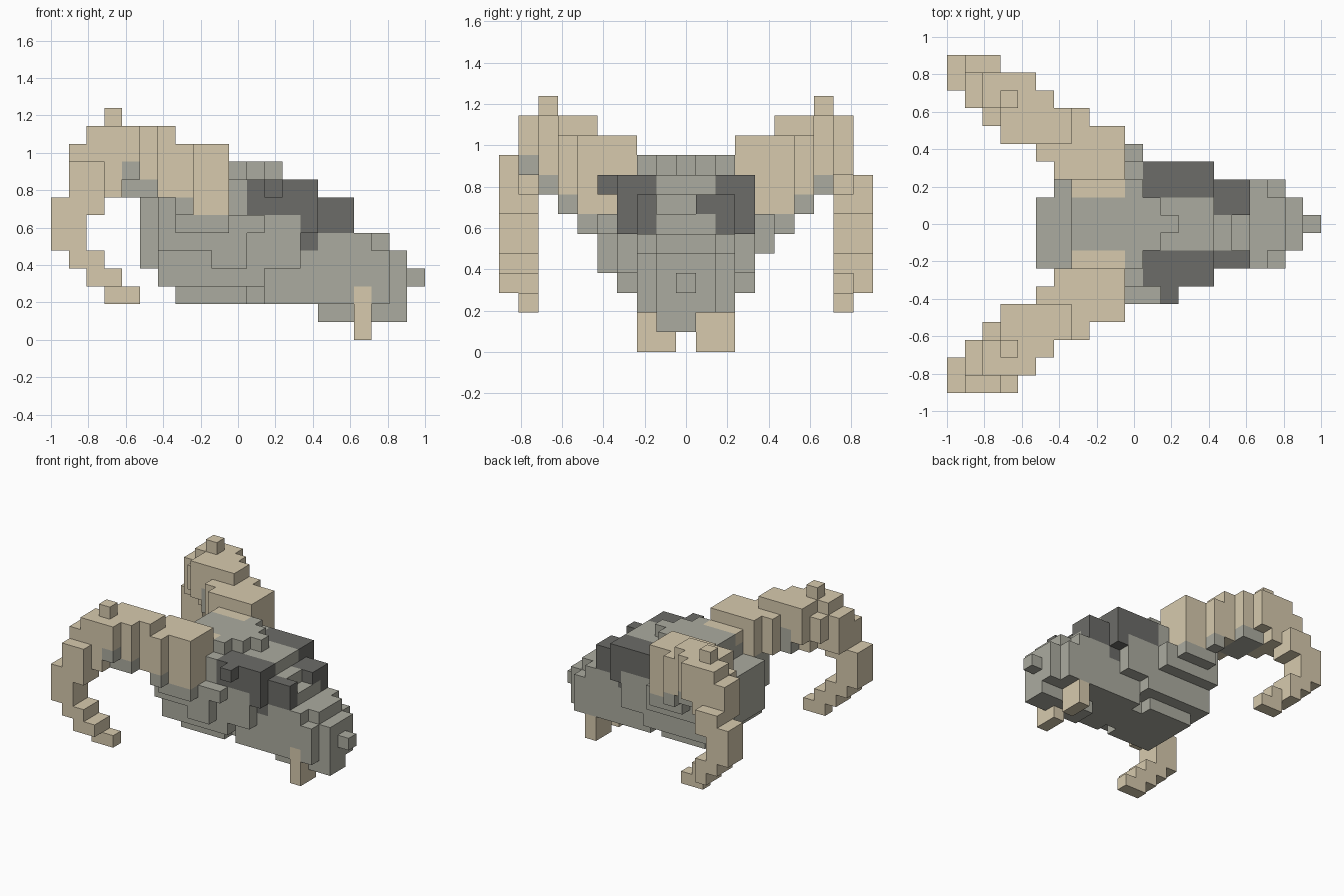
import bpy
import bmesh
from mathutils import Vector

cube = bpy.data.objects.get("Cube")
if cube:
    bpy.data.objects.remove(cube, do_unlink=True)

UNIT = 2 / 21  # edge of one block


def make_material(name, rgb):
    mat = bpy.data.materials.new(name)
    mat.use_nodes = True
    color = (*rgb, 1)
    mat.diffuse_color = color
    mat.node_tree.nodes["Principled BSDF"].inputs["Base Color"].default_value = color
    return mat


MATERIALS = [
    make_material("grey_bone", (0.41, 0.41, 0.35)),
    make_material("tan_horn", (0.68, 0.59, 0.42)),
    make_material("dark_socket", (0.15, 0.15, 0.138)),
]
GREY, TAN, DARK = range(3)
cells = {}  # block position -> (part, colour)


def fill(part, color, xs, ys, zs):
    """Fill an inclusive range of blocks."""
    for x in range(xs[0], xs[1] + 1):
        for y in range(ys[0], ys[1] + 1):
            for z in range(zs[0], zs[1] + 1):
                cells[x, y, z] = (part, color)


def fill_pair(part, color, xs, ys, zs):
    """Fill a range on the +y side and its mirror on the -y side."""
    fill("left_" + part, color, xs, ys, zs)
    fill("right_" + part, color, xs, (-ys[1], -ys[0]), zs)


# Skull: layer half-widths, limited by the plan outline and the side profile
layer_width = {2: 2, 3: 3, 4: 3, 5: 4, 6: 5, 7: 6, 8: 4, 9: 2}
plan_width = {5: 2, 6: 4, 7: 6, 8: 5, 9: 5, 10: 4, 15: 2, 16: 2, 17: 2, 18: 2, 19: 1}
bottom = {5: 4, 6: 3}
top = {5: 7, 6: 7, 13: 8, 14: 8, 15: 7, 16: 6, 17: 5, 18: 5, 19: 4}
narrowed = {(11, 9): 1, (12, 9): 0, (10, 7): 3, (10, 8): 3, (14, 4): 2, (14, 5): 2,
            (18, 5): 1, (12, 3): 2, (13, 3): 2, (14, 3): 2, (11, 2): 1}
for x in range(5, 20):
    for z in range(bottom.get(x, 2), top.get(x, 9) + 1):
        w = min(layer_width[z], plan_width.get(x, 3), narrowed.get((x, z), 9))
        if x > 14 and z > 5:
            w = 1
        fill("skull", GREY, (x, x), (-w, w), (z, z))
for z in range(4, 8):
    cells.pop((5, 2, z))
fill("skull", GREY, (9, 10), (-4, -4), (4, 4))
fill("skull", GREY, (11, 11), (-4, -4), (6, 6))
# Jaw and nose tip
fill("skull", GREY, (15, 19), (-1, 0), (1, 1))
fill("skull", GREY, (20, 20), (0, 0), (3, 3))

# Eye sockets
fill_pair("eye_socket", DARK, (11, 14), (2, 3), (7, 8))
fill_pair("eye_socket", DARK, (14, 14), (2, 3), (6, 6))
fill_pair("eye_socket", DARK, (14, 14), (2, 2), (5, 5))
fill_pair("eye_socket", DARK, (15, 16), (2, 2), (6, 7))
fill("left_eye_socket", DARK, (15, 16), (1, 1), (7, 7))
fill("right_eye_socket", DARK, (12, 12), (-4, -4), (8, 8))

# Teeth
fill_pair("tooth", TAN, (17, 17), (1, 2), (0, 0))
fill_pair("tooth", TAN, (17, 17), (2, 2), (1, 1))
fill("right_tooth", TAN, (17, 17), (-2, -2), (2, 2))
fill("left_tooth", TAN, (17, 17), (1, 1), (1, 1))

# Horns: root, outward sweep, then the downward curl
horn_blocks = [
    ((7, 9), (2, 2), (9, 9)),
    ((8, 9), (3, 5), (7, 7)),
    ((6, 9), (3, 3), (8, 10)),
    ((5, 9), (4, 4), (8, 10)),
    ((4, 9), (5, 5), (8, 10)),
    ((3, 6), (5, 6), (11, 11)),
    ((3, 3), (5, 5), (9, 10)),
    ((3, 7), (6, 6), (8, 8)),
    ((2, 7), (6, 6), (9, 10)),
    ((1, 5), (7, 7), (8, 10)),
    ((2, 5), (7, 7), (11, 11)),
    ((3, 3), (7, 7), (12, 12)),
    ((1, 3), (8, 8), (8, 8)),
    ((1, 4), (8, 8), (9, 10)),
    ((2, 4), (8, 8), (11, 11)),
    ((1, 2), (9, 9), (8, 8)),
    ((0, 2), (8, 9), (7, 7)),
    ((0, 1), (8, 9), (5, 6)),
    ((1, 2), (8, 9), (4, 4)),
    ((2, 3), (8, 9), (3, 3)),
    ((3, 4), (8, 8), (2, 2)),
]
for xs, ys, zs in horn_blocks:
    fill_pair("horn", TAN, xs, ys, zs)
fill("right_horn", TAN, (1, 2), (-9, -9), (9, 9))
cells.pop((3, 9, 3))

# Grey underside of the horn sweep
for (x, y, z), (part, color) in list(cells.items()):
    if part.endswith("horn") and abs(y) > 4 and (x, z) in {(4, 8), (5, 8), (4, 9)}:
        if y < 8:
            cells[x, y, z] = (part, GREY)


def build_part(part):
    """Mesh the exposed sides of every block in a part."""
    bm = bmesh.new()
    corners = {}

    def corner(p):
        if p not in corners:
            x, y, z = p
            corners[p] = bm.verts.new(Vector((x - 10.5, y - 0.5, z)) * UNIT)
        return corners[p]

    for cell, (owner, color) in cells.items():
        if owner != part:
            continue
        for axis in range(3):
            for side in (0, 1):
                neighbour = list(cell)
                neighbour[axis] += 2 * side - 1
                if tuple(neighbour) in cells:
                    continue
                loop = []
                for u, v in ((0, 0), (1, 0), (1, 1), (0, 1)):
                    p = list(cell)
                    p[axis] += side
                    p[(axis + 1) % 3] += u
                    p[(axis + 2) % 3] += v
                    loop.append(corner(tuple(p)))
                face = bm.faces.new(loop if side else loop[::-1])
                face.material_index = color
    mesh = bpy.data.meshes.new(part)
    bm.to_mesh(mesh)
    bm.free()
    for mat in MATERIALS:
        mesh.materials.append(mat)
    bpy.context.collection.objects.link(bpy.data.objects.new(part, mesh))


for part in sorted({owner for owner, _ in cells.values()}):
    build_part(part)
